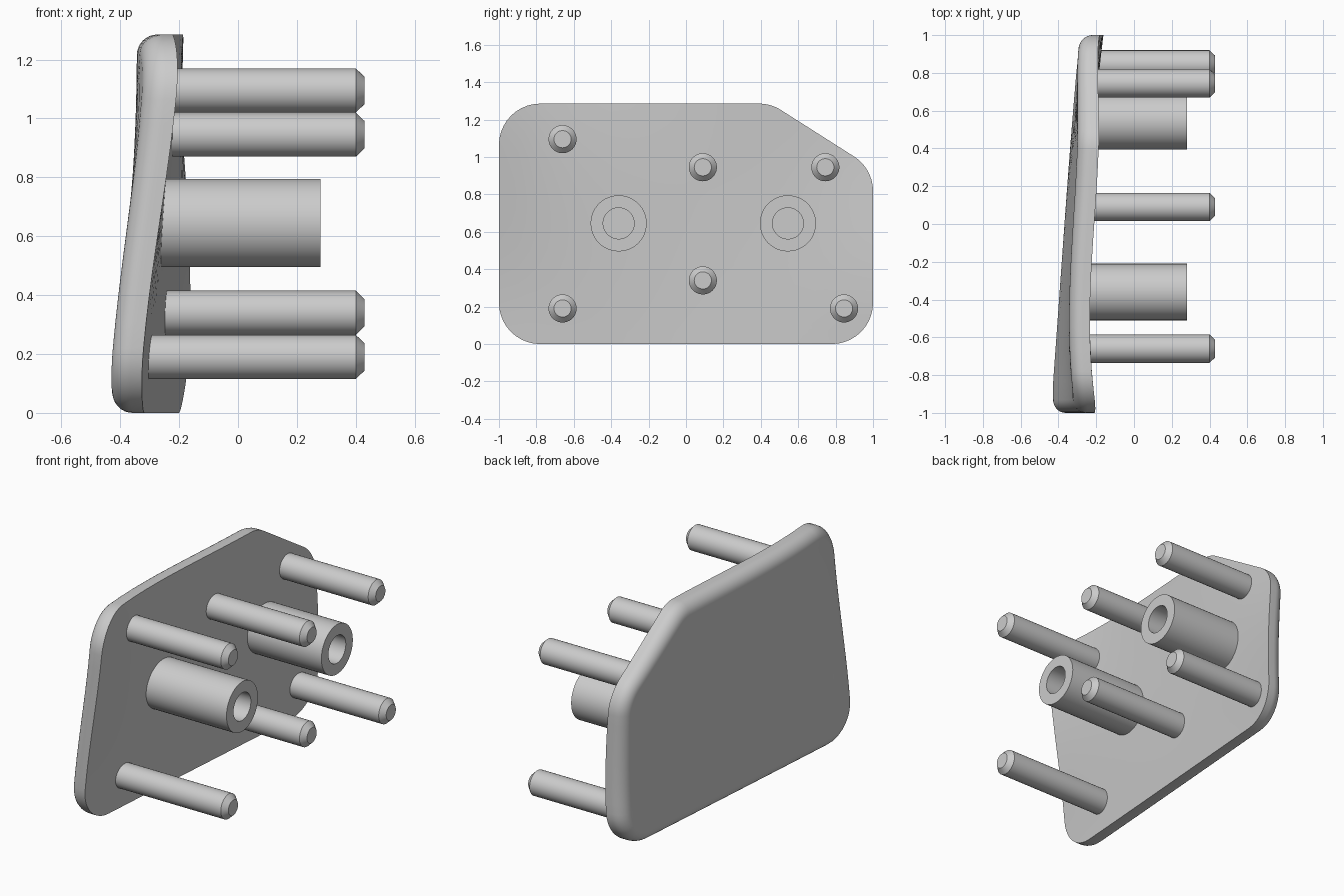
import bpy, bmesh, math

cube = bpy.data.objects.get("Cube")
if cube:
    bpy.data.objects.remove(cube, do_unlink=True)

grey = bpy.data.materials.new("plain_grey")
grey.use_nodes = True
colour = (0.6, 0.6, 0.6, 1)
grey.diffuse_color = colour
grey.node_tree.nodes["Principled BSDF"].inputs["Base Color"].default_value = colour

# Gently warped mounting face: x heights on a coarse (z rows, y columns) grid
COLS = (-1, -0.33, 0.33, 1)
ROWS = (0, 0.43, 0.86, 1.285)
HEIGHTS = ((-0.333, -0.285, -0.235, -0.185),
           (-0.297, -0.262, -0.225, -0.162),
           (-0.235, -0.24, -0.21, -0.182),
           (-0.195, -0.23, -0.19, -0.215))


def weights(nodes, t):
    return [math.prod((t - b) / (a - b) for b in nodes if b != a) for a in nodes]


def face_x(y, z):
    wy, wz = weights(COLS, y), weights(ROWS, z)
    return sum(r * c * h for r, row in zip(wz, HEIGHTS) for c, h in zip(wy, row))


def finish(name, bm):
    bmesh.ops.recalc_face_normals(bm, faces=bm.faces)
    mesh = bpy.data.meshes.new(name)
    bm.to_mesh(mesh)
    bm.free()
    mesh.materials.append(grey)
    obj = bpy.data.objects.new(name, mesh)
    bpy.context.collection.objects.link(obj)
    bpy.ops.object.select_all(action='DESELECT')
    obj.select_set(True)
    bpy.context.view_layer.objects.active = obj
    bpy.ops.object.shade_smooth_by_angle(angle=math.radians(30))
    return obj


def bridge(bm, a, b):
    n = len(a)
    for i in range(n):
        j = (i + 1) % n
        bm.faces.new((a[i], a[j], b[j], b[i]))


# Plate outline: rounded corners (centre y, centre z, start angle, end angle)
RADIUS = 0.22
CORNERS = ((-0.78, 0.22, 180, 270), (0.78, 0.22, 270, 360), (0.78, 0.817, 0, 58),
           (0.39, 1.065, 58, 90), (-0.78, 1.065, 90, 180))


def outline(inset):
    arcs = []
    for cy, cz, a0, a1 in CORNERS:
        r = RADIUS - inset
        angles = [math.radians(a0 + (a1 - a0) * k / 10) for k in range(11)]
        arcs.append([(cy + r * math.cos(a), cz + r * math.sin(a)) for a in angles])
    points = []
    for arc, following in zip(arcs, arcs[1:] + arcs[:1]):
        points += arc
        (y0, z0), (y1, z1) = arc[-1], following[0]
        points += [(y0 + (y1 - y0) * k / 10, z0 + (z1 - z0) * k / 10) for k in range(1, 10)]
    return points


def build_plate():
    bm = bmesh.new()
    thick, fillet, mid_z = 0.11, 0.07, 0.62

    def ring(inset, depth, scale=1):
        pts = [(y * scale, mid_z + (z - mid_z) * scale) for y, z in outline(inset)]
        return [bm.verts.new((face_x(y, z) - depth, y, z)) for y, z in pts]

    # Front surface, side wall, rounded back edge, back surface
    steps = 10
    rings = [ring(0, 0, k / steps) for k in range(1, steps + 1)]
    for k in range(9):
        a = math.pi / 2 * k / 8
        rings.append(ring(fillet * (1 - math.cos(a)), thick - fillet + fillet * math.sin(a)))
    rings += [ring(fillet, thick, k / steps) for k in range(steps - 1, 0, -1)]
    for a, b in zip(rings, rings[1:]):
        bridge(bm, a, b)
    for loop, depth in ((rings[0], 0), (rings[-1], thick)):
        centre = bm.verts.new((face_x(0, mid_z) - depth, 0, mid_z))
        for i, v in enumerate(loop):
            bm.faces.new((v, loop[(i + 1) % len(loop)], centre))
    finish("mounting_plate", bm)


def lathe(name, y, z, profile, sides=48):
    # Turn an (x, radius) profile about an axis along x, with closed ends
    bm = bmesh.new()
    rings = []
    for x, r in profile:
        angles = [math.tau * k / sides for k in range(sides)]
        rings.append([bm.verts.new((x, y + r * math.cos(a), z + r * math.sin(a))) for a in angles])
    for a, b in zip(rings, rings[1:]):
        bridge(bm, a, b)
    bm.faces.new(rings[0])
    bm.faces.new(rings[-1])
    finish(name, bm)


build_plate()

# Locating pins with chamfered tips
PINS = {"pin_front_top": (-0.66, 1.095), "pin_front_bottom": (-0.66, 0.19),
        "pin_middle_top": (0.09, 0.945), "pin_middle_bottom": (0.09, 0.34),
        "pin_back_top": (0.745, 0.945), "pin_back_bottom": (0.845, 0.19)}
for name, (y, z) in PINS.items():
    lathe(name, y, z, ((face_x(y, z) - 0.04, 0.075), (0.4, 0.075), (0.43, 0.046)))

# Hollow bosses with a blind bore
for name, y in (("boss_front", -0.36), ("boss_back", 0.545)):
    base = face_x(y, 0.645)
    lathe(name, y, 0.645, ((base - 0.05, 0.15), (0.28, 0.15), (0.28, 0.083), (base + 0.01, 0.083)))
